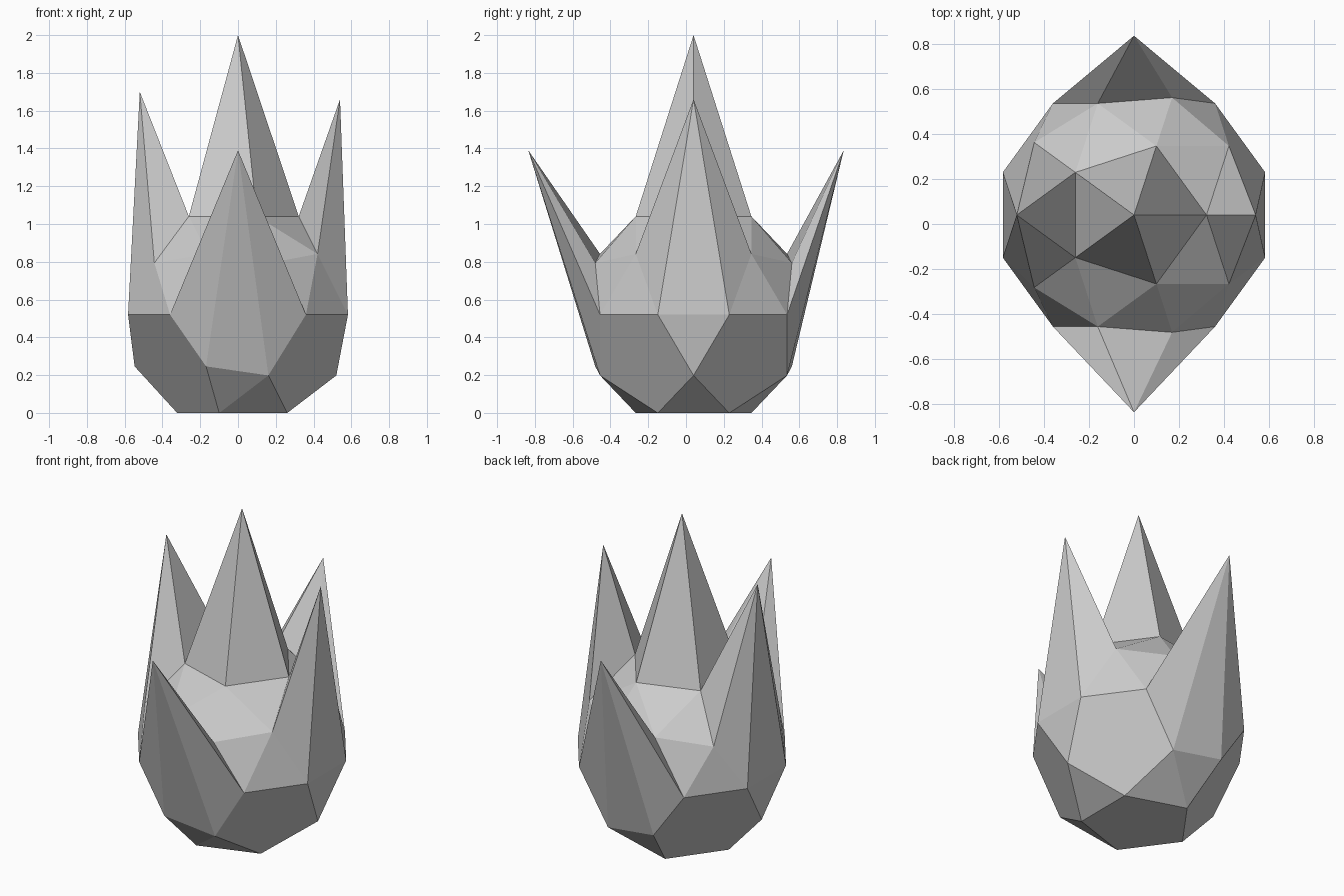
import bpy, bmesh
from math import radians, sin, cos
from mathutils import Vector, Matrix

if "Cube" in bpy.data.objects:
    bpy.data.objects.remove(bpy.data.objects["Cube"])

R = 0.612
CENTRE = Vector((0, 0.04, 0.52))

bm = bmesh.new()
bmesh.ops.create_icosphere(bm, subdivisions=2, radius=R,
                           matrix=Matrix.Translation(CENTRE))


def vert_at(angle, elevation):
    """Body vertex nearest to a direction (degrees)."""
    a, e = radians(angle), radians(elevation)
    p = CENTRE + R * Vector((cos(e) * cos(a), cos(e) * sin(a), sin(e)))
    return min(bm.verts, key=lambda v: (v.co - p).length)


# Spikes: pull single vertices upward (angle, elevation, tip)
spikes = [
    (0, 90, (0, 0.04, 2.0)),          # crown
    (0, 26.6, (0.54, 0.04, 1.66)),    # right
    (180, 31.7, (-0.52, 0.04, 1.70)), # left
    (270, 0, (0, -0.835, 1.39)),      # front
    (90, 0, (0, 0.835, 1.39)),        # back
]
flats = [(0, -90), (36, -26.6), (-36, -26.6), (144, -31.7), (-144, -31.7)]
pulled = [(vert_at(a, e), tip) for a, e, tip in spikes]
removed = [vert_at(a, e) for a, e in flats]
for v, tip in pulled:
    v.co = tip

# Flat facets: remove vertices at the base and lower sides
bmesh.ops.dissolve_verts(bm, verts=removed)
bmesh.ops.recalc_face_normals(bm, faces=bm.faces)

mesh = bpy.data.meshes.new("spiked_body")
bm.to_mesh(mesh)
bm.free()
body = bpy.data.objects.new("spiked_body", mesh)
bpy.context.collection.objects.link(body)
